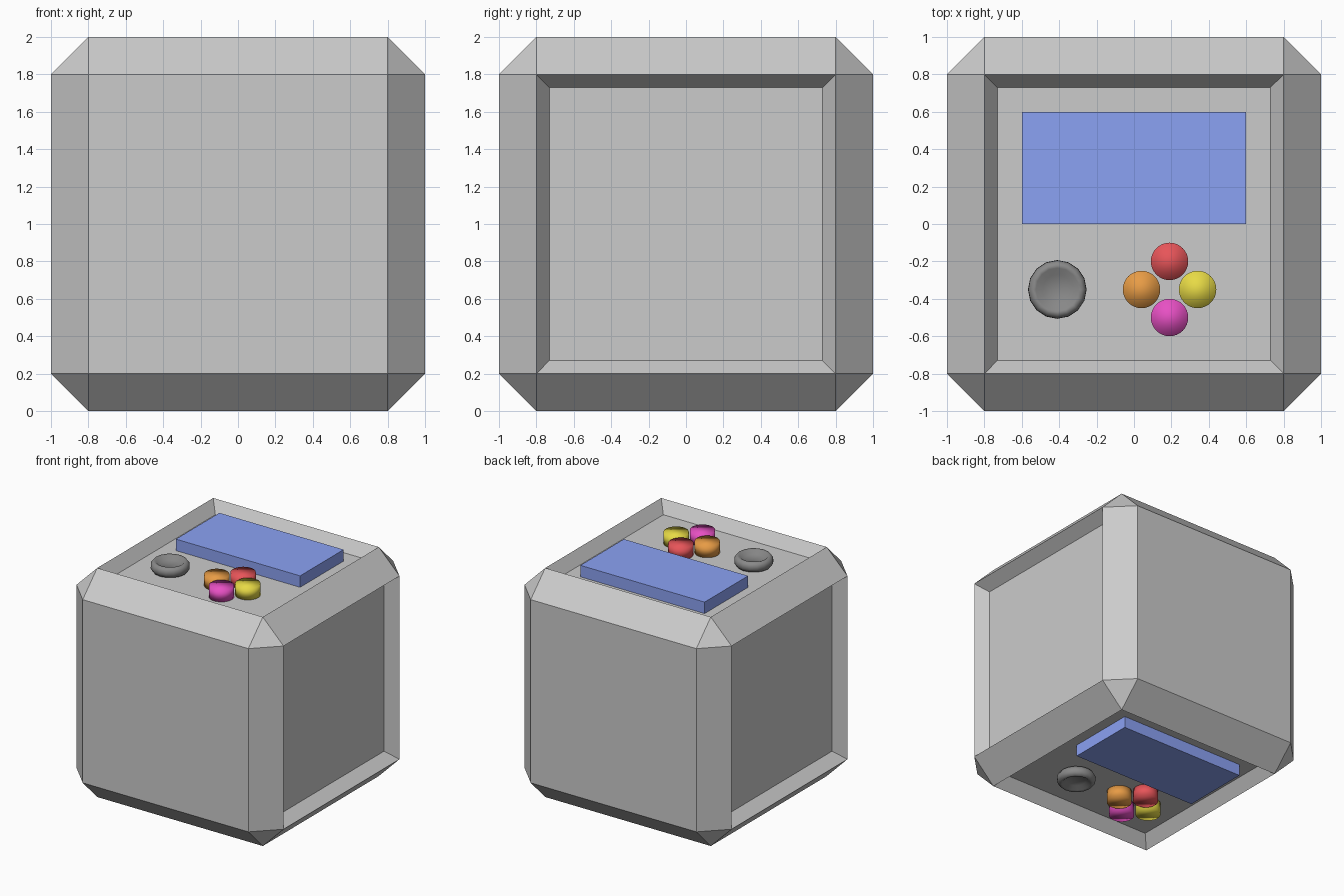
import bpy, bmesh
from math import cos, sin, tau

if "Cube" in bpy.data.objects:
    bpy.data.objects.remove(bpy.data.objects["Cube"])


def material(name, rgb):
    m = bpy.data.materials.new(name)
    m.diffuse_color = (*rgb, 1)
    m.use_nodes = True
    m.node_tree.nodes["Principled BSDF"].inputs["Base Color"].default_value = m.diffuse_color
    return m


BLUE = material("blue", (0.26, 0.36, 0.9))
DARK = material("dark_grey", (0.25, 0.25, 0.25))
BUTTONS = [("red", (0.8, 0.09, 0.1), 0, 0.15), ("yellow", (0.8, 0.7, 0.06), 0.15, 0),
           ("magenta", (0.8, 0.08, 0.55), 0, -0.15), ("orange", (0.8, 0.33, 0.06), -0.15, 0)]
BUTTONS = [(n, material(n, c), dx, dy) for n, c, dx, dy in BUTTONS]


def make_object(name, bm, mat=None, smooth=False):
    bmesh.ops.recalc_face_normals(bm, faces=bm.faces)
    for f in bm.faces:
        f.smooth = smooth
    mesh = bpy.data.meshes.new(name)
    bm.to_mesh(mesh)
    bm.free()
    obj = bpy.data.objects.new(name, mesh)
    bpy.context.collection.objects.link(obj)
    if mat:
        mesh.materials.append(mat)
    return obj


def lathe(name, profile, sides, x, y, z, flip, mat):
    """Revolve (radius, height) points about z; flip = -1 points it downwards."""
    bm = bmesh.new()
    rings = [[bm.verts.new((x + r * cos(tau * i / sides), y + r * sin(tau * i / sides),
                            z + flip * h)) for i in range(sides)] for r, h in profile]
    for a, b in zip(rings, rings[1:]):
        for i in range(sides):
            j = (i + 1) % sides
            bm.faces.new((a[i], a[j], b[j], b[i]))
    bm.faces.new(rings[0])
    bm.faces.new(rings[-1])
    return make_object(name, bm, mat, smooth=True)


# Body: chamfered cube with sloped recesses on top, bottom, left and right
bm = bmesh.new()
bmesh.ops.create_cube(bm, size=2)
bmesh.ops.bevel(bm, geom=bm.edges[:], offset=0.2, offset_type='OFFSET',
                segments=1, affect='EDGES')
bm.normal_update()
sunk = [f for f in bm.faces if max(abs(f.normal.x), abs(f.normal.z)) > 0.99]
bmesh.ops.inset_individual(bm, faces=sunk, thickness=0.1, depth=-0.1)
bmesh.ops.translate(bm, verts=bm.verts, vec=(0, 0, 1))
make_object("body", bm)

# Control panels: the lower one is turned over and sits slightly off centre
DIAL = [(0.1, 0), (0.14, 0.012), (0.157, 0.04), (0.155, 0.07), (0.135, 0.095),
        (0.115, 0.092), (0.08, 0.065)]
for side, flip, floor, mid in (("top", 1, 1.9, 0), ("bottom", -1, 0.1, -0.1)):
    bm = bmesh.new()
    bmesh.ops.create_cube(bm, size=1)
    bmesh.ops.scale(bm, verts=bm.verts, vec=(1.2, 0.6, 0.1))
    bmesh.ops.translate(bm, verts=bm.verts, vec=(0, 0.3, floor + flip * 0.05))
    make_object(side + "_screen", bm, BLUE)

    lathe(side + "_dial", DIAL, 16, mid - flip * 0.41, -0.35, floor, flip, DARK)
    for name, mat, dx, dy in BUTTONS:
        lathe(f"{side}_{name}_button", [(0.1, 0), (0.1, 0.1)], 32,
              mid + flip * (0.19 + dx), -0.35 + dy, floor, flip, mat)
